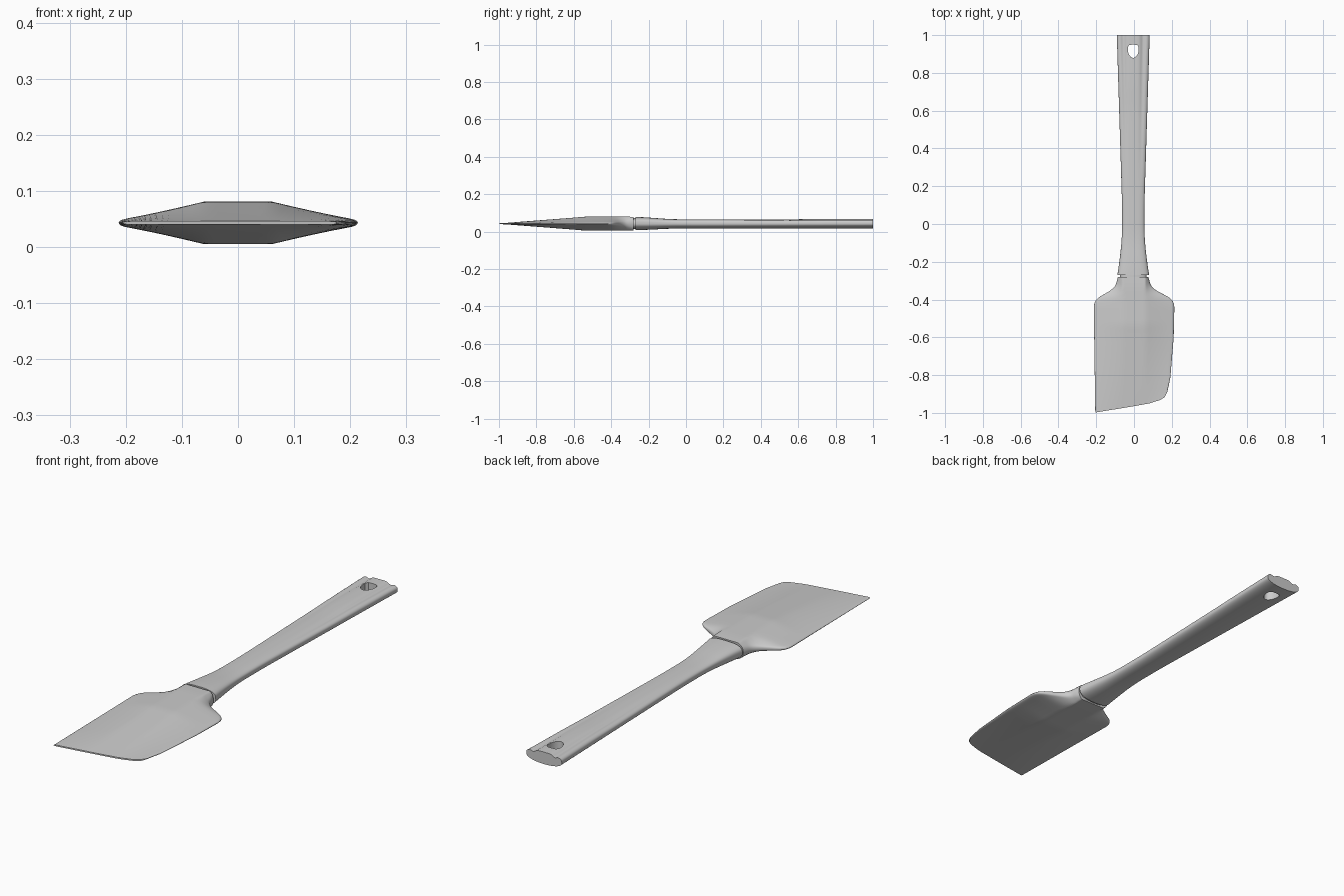
import bpy, bmesh, math

if "Cube" in bpy.data.objects:
    bpy.data.objects.remove(bpy.data.objects["Cube"])

ZC = 0.043  # mid-height of the whole utensil


def lerp(table, t):
    if t <= table[0][0]:
        return table[0][1]
    for (a, va), (b, vb) in zip(table, table[1:]):
        if t <= b:
            return va + (vb - va) * (t - a) / (b - a)
    return table[-1][1]


def soft(table, t, r=0.03):
    # interpolation averaged over a small window, rounding the kinks
    r = min(r, max(t - table[0][0], 0), max(table[-1][0] - t, 0))
    return sum(lerp(table, t + r * k / 4) for k in range(-4, 5)) / 9


def loft(name, rings, angle=40):
    bm = bmesh.new()
    vs = [[bm.verts.new(p) for p in ring] for ring in rings]
    n = len(vs[0])
    for a, b in zip(vs, vs[1:]):
        for i in range(n):
            j = (i + 1) % n
            bm.faces.new((a[i], a[j], b[j], b[i]))
    bm.faces.new(vs[0])
    bm.faces.new(vs[-1])
    bmesh.ops.recalc_face_normals(bm, faces=bm.faces)
    me = bpy.data.meshes.new(name)
    bm.to_mesh(me)
    bm.free()
    ob = bpy.data.objects.new(name, me)
    bpy.context.collection.objects.link(ob)
    smooth(ob, angle)
    return ob


def smooth(ob, angle):
    bpy.ops.object.select_all(action='DESELECT')
    ob.select_set(True)
    bpy.context.view_layer.objects.active = ob
    bpy.ops.object.shade_smooth_by_angle(angle=math.radians(angle))


def spow(v, e):
    return math.copysign(abs(v) ** e, v)


# Blade: thick flat-topped spine thinning to the outline and the slanted tip
left = [(.28, -.085), (.33, -.098), (.36, -.135), (.38, -.175), (.40, -.203), (.43, -.213), (1, -.205)]
right = [(.28, .076), (.33, .09), (.36, .127), (.38, .175), (.40, .203), (.43, .214), (.6, .21), (.9, .192), (1, .176)]
thick = [(.28, .036), (.33, .038), (.53, .038), (.60, .032), (1, .003)]
tip = [(-1, .998), (0, .967), (.5, .95), (.8, .932), (.93, .917), (1, .89)]
N = 40


def blade_ring(s):
    xl, xr = soft(left, s, .015), soft(right, s, .015)
    t, edge = soft(thick, s, .02), lerp([(.28, .012), (.42, .006), (1, .003)], s)
    power = lerp([(.28, .6), (.36, 1.15), (1, 1.15)], s)
    pts = []
    for i in range(2 * N):
        a = math.pi * i / N
        u = math.cos(a)
        x = xl + (xr - xl) * (u + 1) / 2
        w = xr if x > 0 else -xl
        f = min(1, max(0, 1 - (abs(x) - .06) / (w - .06))) ** power
        h = (edge + (t - edge) * f) * math.sqrt(max(0, 1 - abs(u) ** 40))
        y = s if s < .6 else .6 + (s - .6) / .4 * (lerp(tip, u) - .6)
        pts.append((x, -y, ZC + (h if i <= N else -h)))
    return pts


loft("blade", [blade_ring(.28 + .72 * i / 72) for i in range(73)])

# Neck joining blade and handle through the narrow gap
neck = []
for y in (-.30, -.25):
    ring = []
    for i in range(32):
        a = math.tau * i / 32
        ring.append((-.004 + .07 * spow(math.cos(a), .8), y, ZC + .03 * spow(math.sin(a), .8)))
    neck.append(ring)
loft("neck", neck)

# Handle: rounded underside, flatter top with two grooves fading in to the end
half_w = [(-.27, .084), (-.2, .073), (-.07, .059), (.1, .059), (1, .087)]
top_h = [(-.27, .036), (-.2, .033), (-.08, .023), (.6, .023), (.75, .026), (1, .026)]
bot_h = [(-.27, .035), (-.2, .033), (-.08, .026), (1, .027)]
groove = [(-.27, 0), (.2, 0), (.7, .005), (1, .009)]


def handle_ring(y):
    w, th, bh, g = (soft(tb, y, .06) for tb in (half_w, top_h, bot_h, groove))
    pts = []
    for i in range(64):
        a = math.tau * i / 64
        c, s = math.cos(a), math.sin(a)
        if s >= 0:
            u = spow(c, .72)
            z = th * spow(s, .6) - g * math.exp(-((abs(u) - .6) / .14) ** 2)
        else:
            u = spow(c, .9)
            z = bh * spow(s, .9)
        pts.append((-.004 + w * u, y, ZC + z))
    return pts


handle = loft("handle", [handle_ring(-.27 + 1.27 * i / 70) for i in range(71)])

# Hanging hole: flat-topped teardrop cut through the handle
half = [(0, .95), (.02, .948), (.029, .938), (.029, .915), (.022, .895), (.011, .883), (0, .879)]
outline = half + [(-x, y) for x, y in half[-2:0:-1]]
cutter = loft("hole_cutter", [[(x - .004, y, z) for x, y in outline] for z in (-.1, .2)])
cutter.hide_render = True
mod = handle.modifiers.new("hole", 'BOOLEAN')
mod.operation = 'DIFFERENCE'
mod.solver = 'EXACT'
mod.object = cutter
bpy.context.view_layer.objects.active = handle
bpy.ops.object.modifier_apply(modifier=mod.name)
bpy.data.objects.remove(cutter)
smooth(handle, 40)
